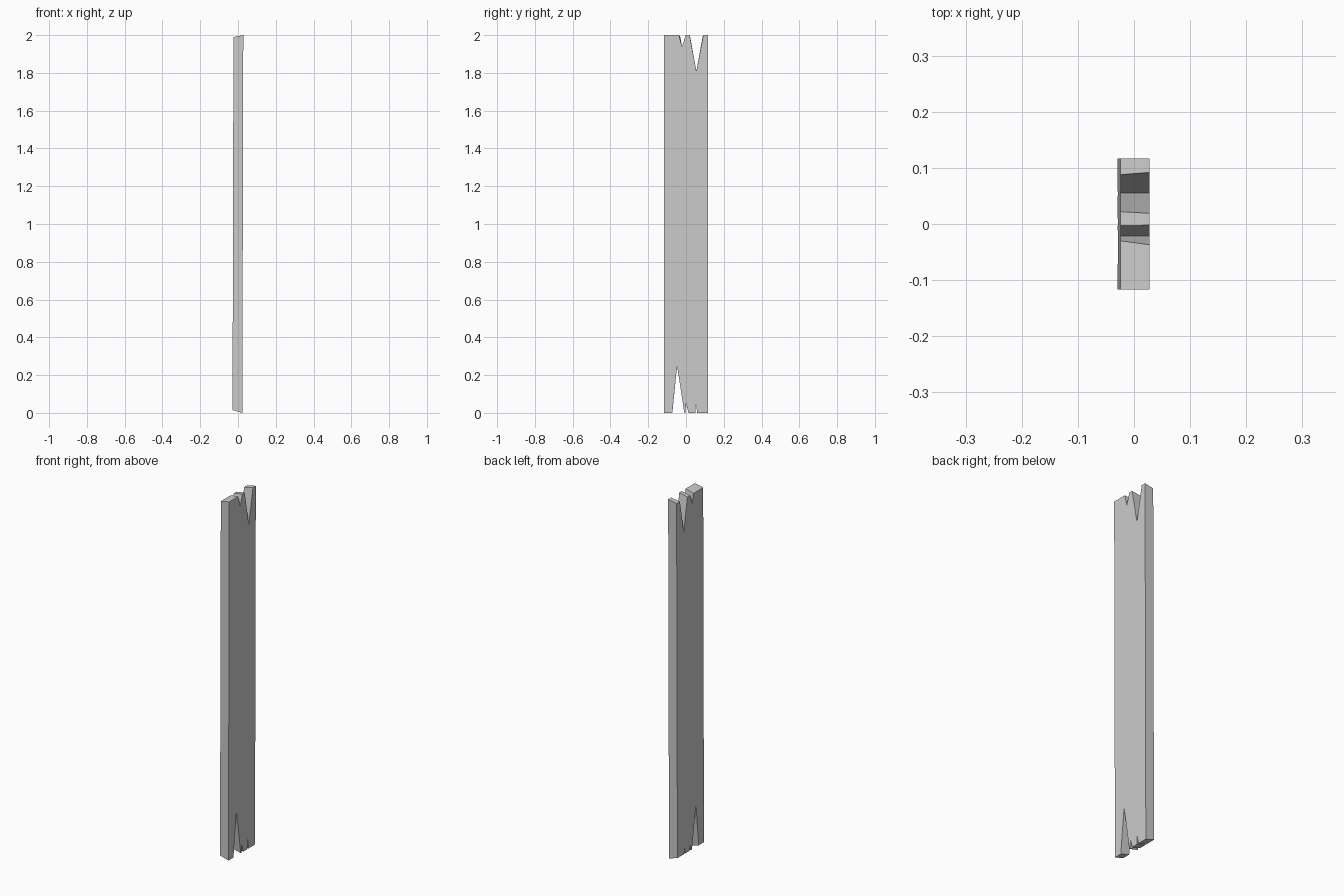
import bpy, bmesh

if "Cube" in bpy.data.objects:
    bpy.data.objects.remove(bpy.data.objects["Cube"])

# Splintered end notches: (start y, valley y, end y, valley z)
TOP = {+1: [(-0.037, -0.021, -0.002, 1.937), (0.019, 0.055, 0.092, 1.81)],
       -1: [(-0.030, -0.021, -0.003, 1.937), (0.022, 0.055, 0.088, 1.81)]}
BOTTOM = {+1: [(-0.073, -0.047, -0.009, 0.25), (-0.004, 0.001, 0.013, 0.05),
               (0.049, 0.053, 0.059, 0.055)],
          -1: [(-0.071, -0.047, -0.011, 0.25), (-0.003, 0.001, 0.010, 0.05),
               (0.050, 0.053, 0.058, 0.055)]}
HALF_W = 0.117
ENDS = {+1: (0.0, 2.0), -1: (0.015, 1.99)}      # bottom and top z of each broad face
X_AT = {+1: (0.023, 0.028), -1: (-0.029, -0.024)}  # slight lean of the plank


def outline(side):
    z0, z1 = ENDS[side]
    pts = [(-HALF_W, z0)]
    for a, v, b, z in BOTTOM[side]:
        pts += [(a, z0), (v, z), (b, z0)]
    pts += [(HALF_W, z0), (HALF_W, z1)]
    for a, v, b, z in reversed(TOP[side]):
        pts += [(b, z1), (v, z), (a, z1)]
    pts.append((-HALF_W, z1))
    xb, xt = X_AT[side]
    return [(xb + (xt - xb) * z / 2, y, z) for y, z in pts]


# Plank: two broad faces bridged all the way round
bm = bmesh.new()
front = [bm.verts.new(p) for p in outline(+1)]
back = [bm.verts.new(p) for p in outline(-1)]
caps = [bm.faces.new(front), bm.faces.new(back[::-1])]
n = len(front)
for i in range(n):
    j = (i + 1) % n
    bm.faces.new((front[j], front[i], back[i], back[j]))
bmesh.ops.recalc_face_normals(bm, faces=bm.faces)
bmesh.ops.triangulate(bm, faces=caps, ngon_method='EAR_CLIP')

mesh = bpy.data.meshes.new("broken_plank")
bm.to_mesh(mesh)
bm.free()
bpy.context.collection.objects.link(bpy.data.objects.new("broken_plank", mesh))
